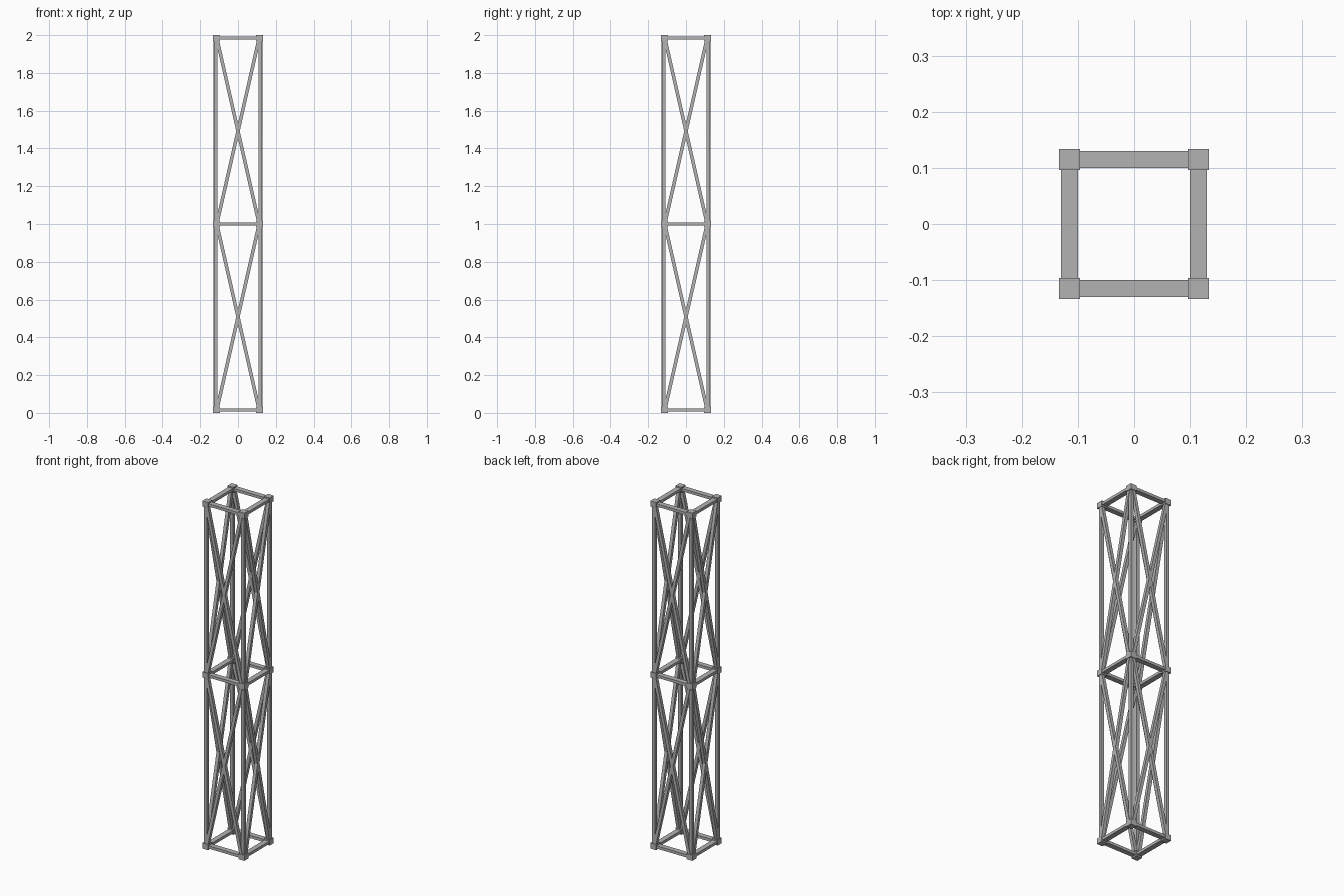
import bpy
from mathutils import Vector, Matrix

if "Cube" in bpy.data.objects:
    bpy.data.objects.remove(bpy.data.objects["Cube"])

C = 0.115                      # corner offset from the centre
P = 0.118                      # upright post offset
LEVELS = (0.016, 1.0, 1.984)   # joint heights

steel = bpy.data.materials.new("dark_steel")
steel.diffuse_color = (0.45, 0.45, 0.45, 1)
steel.use_nodes = True
steel.node_tree.nodes["Principled BSDF"].inputs["Base Color"].default_value = steel.diffuse_color


def box(name, centre, size, rot=None):
    bpy.ops.mesh.primitive_cube_add(size=1)
    ob = bpy.context.object
    ob.name = name
    rot = rot or Matrix.Identity(4)
    ob.matrix_world = Matrix.Translation(centre) @ rot @ Matrix.Diagonal((*size, 1))
    ob.data.materials.append(steel)
    return ob


def bar(name, a, b, depth_axis, depth, thick):
    """Rectangular bar from a to b, its depth along depth_axis."""
    a, b = Vector(a), Vector(b)
    z = (b - a).normalized()
    x = Vector(depth_axis)
    y = z.cross(x)
    rot = Matrix((x, y, z)).transposed().to_4x4()
    return box(name, (a + b) / 2, (depth, thick, (b - a).length), rot)


corners = [(-1, -1), (1, -1), (1, 1), (-1, 1)]

# corner joints and upright posts
for x, y in corners:
    for z in LEVELS:
        box("corner_joint", (x * C, y * C, z), (0.037, 0.037, 0.032))
    for z0, z1 in zip(LEVELS, LEVELS[1:]):
        bar("upright_post", (x * P, y * P, z0), (x * P, y * P, z1), (1, 0, 0), 0.018, 0.018)

# horizontal rails and crossed braces on each side
for i in range(4):
    p = Vector((*corners[i], 0))
    q = Vector((*corners[(i + 1) % 4], 0))
    out = (p + q) / 2
    along = (q - p) / 2
    for z in LEVELS:
        h = Vector((0, 0, z))
        bar("horizontal_rail", p * C + h, q * C + h, out, 0.03, 0.016)
    for z0, z1 in zip(LEVELS, LEVELS[1:]):
        lo = out * 0.121 + Vector((0, 0, z0))
        hi = out * 0.121 + Vector((0, 0, z1))
        for s in (-1, 1):
            bar("cross_brace", lo - along * s * 0.112, hi + along * s * 0.112,
                out, 0.019, 0.018)
